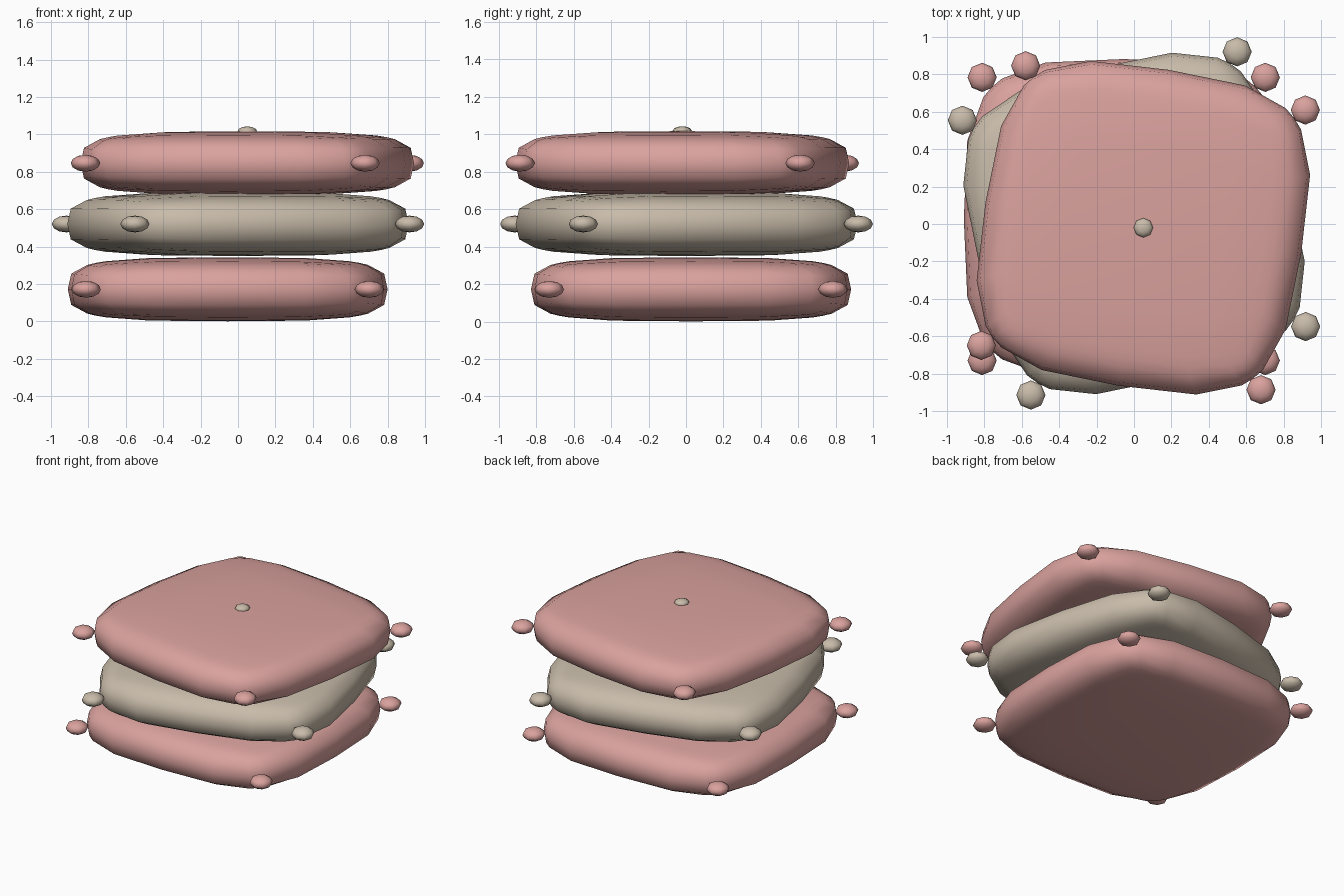
import bpy, bmesh, math
from mathutils import Matrix, Vector

cube = bpy.data.objects.get("Cube")
if cube:
    bpy.data.objects.remove(cube, do_unlink=True)


def material(name, rgb):
    mat = bpy.data.materials.new(name)
    mat.use_nodes = True
    mat.diffuse_color = (*rgb, 1)
    bsdf = mat.node_tree.nodes["Principled BSDF"]
    bsdf.inputs["Base Color"].default_value = (*rgb, 1)
    bsdf.inputs["Roughness"].default_value = 0.8
    return mat


pink = material("dusty pink fabric", (0.70, 0.36, 0.34))
beige = material("beige fabric", (0.58, 0.50, 0.40))


def finish(name, bm, mat, location, angle=0):
    for face in bm.faces:
        face.smooth = True
    mesh = bpy.data.meshes.new(name)
    bm.to_mesh(mesh)
    bm.free()
    mesh.materials.append(mat)
    obj = bpy.data.objects.new(name, mesh)
    obj.location = location
    obj.rotation_euler.z = angle
    bpy.context.collection.objects.link(obj)
    return obj


# Pillow: gridded cube pushed out to a rounded square solid, then flattened
def cushion(name, mat, location, angle, half=0.855, half_height=0.171, power=3.6):
    bm = bmesh.new()
    bmesh.ops.create_cube(bm, size=2)
    bmesh.ops.subdivide_edges(bm, edges=bm.edges[:], cuts=5, use_grid_fill=True)
    for v in bm.verts:
        p = Vector([math.sin(c * math.pi / 2) for c in v.co])
        p /= sum(abs(c) ** power for c in p) ** (1 / power)
        v.co = (p.x * half, p.y * half, p.z * half_height)
    return finish(name, bm, mat, location, angle)


# Flattened bead, used for corner knobs and the top button
def bead(name, mat, location, radius, half_height):
    bm = bmesh.new()
    bmesh.ops.create_uvsphere(bm, u_segments=8, v_segments=6, radius=1)
    bmesh.ops.scale(bm, vec=(radius, radius, half_height), verts=bm.verts)
    return finish(name, bm, mat, location)


# Stack of three cushions, each turned a little, with a knob at every corner
KNOB_OFFSET = 0.757
stack = [
    ("bottom", pink, Vector((-0.055, 0.027, 0.172)), 0),
    ("middle", beige, Vector((0, 0.003, 0.521)), 14),
    ("top", pink, Vector((0.05, -0.02, 0.846)), -9),
]
for level, mat, centre, degrees in stack:
    angle = math.radians(degrees)
    cushion(level + "_cushion", mat, centre, angle)
    turn = Matrix.Rotation(angle, 3, "Z")
    for side, sx in (("left", 1), ("right", -1)):
        for end, sy in (("front", -1), ("back", 1)):
            corner = centre + turn @ Vector((sx * KNOB_OFFSET, sy * KNOB_OFFSET, 0))
            bead(f"{level}_{end}_{side}_knob", mat, corner, 0.078, 0.045)

# Button on the top cushion
bead("top_button", beige, (0.05, -0.02, 1.017), 0.052, 0.026)
